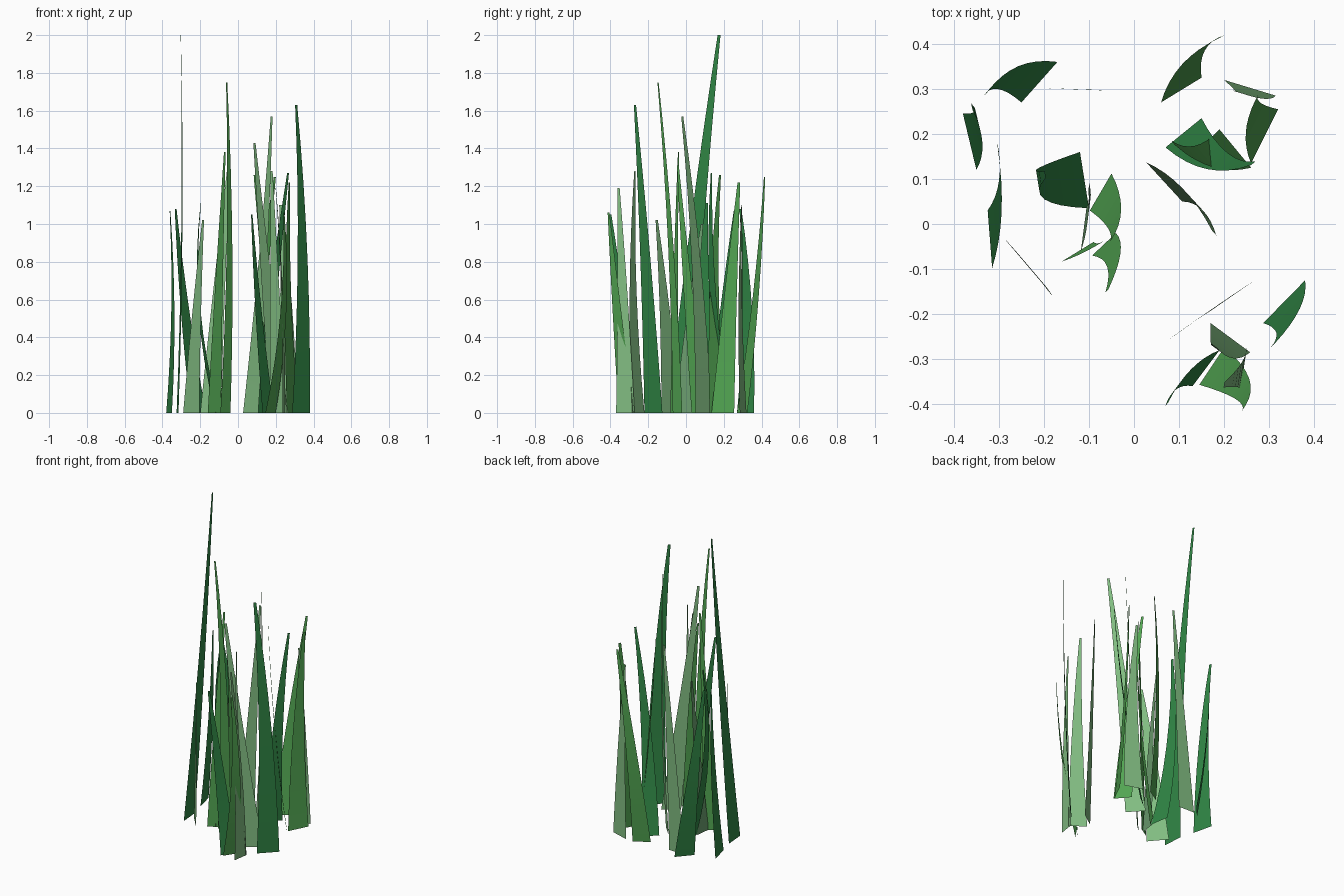
import bpy
import bmesh
from mathutils import Vector

SEGMENTS = 8


def material(name, rgb):
    m = bpy.data.materials.new(name)
    m.diffuse_color = (*rgb, 1)
    return m


MATS = {
    "bright": material("bright_green", (0.085, 0.38, 0.085)),
    "deep": material("deep_green", (0.03, 0.24, 0.06)),
    "pale": material("pale_green", (0.22, 0.50, 0.22)),
    "grey": material("grey_green", (0.15, 0.34, 0.16)),
}


def blade(name, a, b, mid, tip, height, mat):
    """Thin tapered sheet: root edge a-b, centre line through mid to tip."""
    a, b, mid, tip = Vector(a), Vector(b), Vector(mid), Vector(tip)
    root = (a + b) / 2
    half = (b - a) / 2
    ctrl = 2 * mid - (root + tip) / 2
    bm = bmesh.new()
    rows = []
    for i in range(SEGMENTS + 1):
        t = i / SEGMENTS
        c = root * (1 - t) ** 2 + ctrl * 2 * t * (1 - t) + tip * t * t
        w = half * (1 - 0.88 * t)
        rows.append([bm.verts.new((*(c + s * w), height * t)) for s in (-1, 1)])
    for r, q in zip(rows, rows[1:]):
        bm.faces.new((r[0], r[1], q[1], q[0])).smooth = True
    me = bpy.data.meshes.new(name)
    bm.to_mesh(me)
    bm.free()
    me.materials.append(MATS[mat])
    bpy.context.collection.objects.link(bpy.data.objects.new(name, me))


# Left clump
LEFT = [
    ((-.17, .36), (-.25, .27), (-.28, .325), (-.33, .288), 1.08, "deep"),
    ((-.09, .298), (-.20, .302), (-.10, .298), (-.05, .296), 1.30, "pale"),
    ((-.38, .245), (-.35, .12), (-.345, .215), (-.36, .26), 1.07, "deep"),
    ((-.325, .03), (-.315, -.098), (-.297, .06), (-.303, .175), 2.0, "deep"),
    ((-.29, -.03), (-.205, -.13), (-.22, -.11), (-.185, -.155), 1.02, "pale"),
    ((-.12, .16), (-.10, .035), (-.205, .09), (-.197, .11), 1.11, "deep"),
]

# Centre clump
CENTRE = [
    ((-.05, .112), (-.098, .03), (-.042, .01), (-.055, -.043), 1.31, "bright"),
    ((-.04, -.02), (-.093, -.07), (-.045, -.08), (-.06, -.148), 1.75, "bright"),
    ((-.118, -.06), (-.105, .04), (-.10, .03), (-.10, .085), 1.0, "grey"),
    ((-.09, -.04), (-.16, -.083), (-.10, -.055), (-.07, -.04), 1.38, "bright"),
]

# Back right clump
BACK = [
    ((.15, .325), (.06, .27), (.132, .37), (.195, .416), 1.25, "bright"),
    ((.315, .285), (.20, .32), (.255, .288), (.225, .295), 1.1, "pale"),
    ((.32, .255), (.26, .135), (.265, .235), (.272, .28), 1.22, "bright"),
    ((.15, .235), (.07, .17), (.185, .14), (.265, .135), 1.27, "deep"),
    ((.19, .21), (.26, .125), (.155, .15), (.087, .18), 1.26, "bright"),
    ((.107, .05), (.027, .137), (.13, .055), (.178, -.02), 1.57, "pale"),
]

# Front right clump
FRONT = [
    ((.265, -.127), (.17, -.193), (.15, -.205), (.087, -.25), 1.43, "pale"),
    ((.38, -.125), (.287, -.22), (.342, -.215), (.308, -.27), 1.63, "deep"),
    ((.13, -.36), (.19, -.28), (.11, -.345), (.073, -.40), 1.05, "deep"),
    ((.258, -.285), (.17, -.22), (.195, -.28), (.178, -.27), 1.28, "pale"),
    ((.20, -.275), (.145, -.357), (.24, -.365), (.243, -.41), 1.06, "bright"),
    ((.235, -.37), (.25, -.272), (.235, -.335), (.20, -.357), 1.19, "pale"),
]

for clump, rows in (("left", LEFT), ("centre", CENTRE),
                    ("back_right", BACK), ("front_right", FRONT)):
    for i, args in enumerate(rows, 1):
        blade(f"{clump}_grass_blade_{i}", *args)
